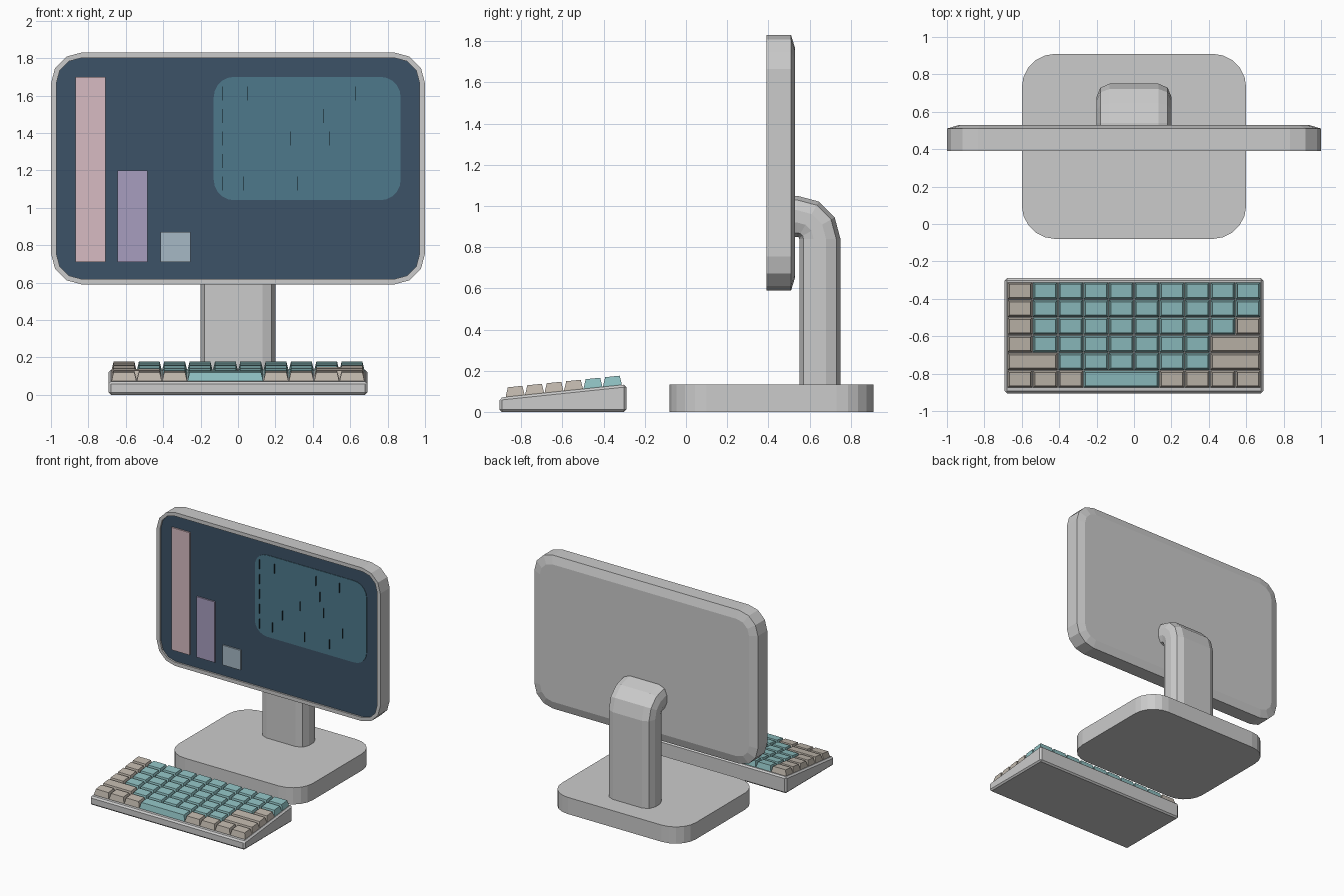
import bpy, bmesh
from math import sin, cos, pi, radians
from mathutils import Vector

if "Cube" in bpy.data.objects:
    bpy.data.objects.remove(bpy.data.objects["Cube"])


def material(name, rgb):
    m = bpy.data.materials.new(name)
    m.diffuse_color = (*rgb, 1)
    m.use_nodes = True
    m.node_tree.nodes["Principled BSDF"].inputs["Base Color"].default_value = m.diffuse_color
    return m


DARK = material("screen_navy", (0.045, 0.085, 0.135))
PANEL = material("panel_teal", (0.075, 0.19, 0.26))
TICK = material("tick_dark", (0.03, 0.07, 0.09))
PINK = material("bar_pink", (0.68, 0.50, 0.54))
PURPLE = material("bar_purple", (0.39, 0.34, 0.52))
PALE = material("bar_pale", (0.38, 0.48, 0.56))
TEAL = material("key_teal", (0.27, 0.52, 0.53))
BEIGE = material("key_beige", (0.52, 0.47, 0.41))


def finish(name, bm, mat=None):
    bmesh.ops.recalc_face_normals(bm, faces=bm.faces)
    me = bpy.data.meshes.new(name)
    bm.to_mesh(me)
    bm.free()
    ob = bpy.data.objects.new(name, me)
    bpy.context.collection.objects.link(ob)
    if mat:
        me.materials.append(mat)
    return ob


def rounded(x0, x1, y0, y1, r, seg):
    """2D rounded rectangle outline"""
    pts = []
    for k, (cx, cy) in enumerate([(x1 - r, y1 - r), (x0 + r, y1 - r),
                                  (x0 + r, y0 + r), (x1 - r, y0 + r)]):
        for i in range(seg + 1):
            a = pi / 2 * (k + i / seg)
            pts.append((cx + r * cos(a), cy + r * sin(a)))
    return pts


def loft(name, loops, mat=None):
    """skin through equal-length loops and cap both ends"""
    bm = bmesh.new()
    rings = [[bm.verts.new(p) for p in loop] for loop in loops]
    n = len(rings[0])
    for a, b in zip(rings, rings[1:]):
        for i in range(n):
            j = (i + 1) % n
            bm.faces.new((a[i], a[j], b[j], b[i]))
    bm.faces.new(rings[0])
    bm.faces.new(rings[-1])
    return finish(name, bm, mat)


def upright(outline, y):
    return [(x, y, z) for x, z in outline]


def box(name, x0, x1, y0, y1, z0, z1, mat=None):
    rect = [(x0, z0), (x1, z0), (x1, z1), (x0, z1)]
    return loft(name, [upright(rect, y0), upright(rect, y1)], mat)


# Monitor shell: recessed front, chamfered back
def shell(inset, r):
    return rounded(-1 + inset, 1 - inset, 0.59 + inset, 1.83 - inset, r, 3)


loft("monitor_shell", [upright(shell(0.03, 0.13), 0.408), upright(shell(0.03, 0.13), 0.39),
                       upright(shell(0, 0.165), 0.39), upright(shell(0, 0.165), 0.51),
                       upright(shell(0.065, 0.11), 0.53)])
loft("screen", [upright(shell(0.03, 0.13), 0.404), upright(shell(0.03, 0.13), 0.41)], DARK)

# Bar chart on the screen
for i, (x, top, mat) in enumerate([(-0.87, 1.70, PINK), (-0.645, 1.20, PURPLE), (-0.415, 0.87, PALE)]):
    box(f"chart_bar_{i + 1}", x, x + 0.162, 0.392, 0.406, 0.71, top, mat)

# Window panel with rows of small raised ticks
win = rounded(-0.13, 0.87, 1.04, 1.70, 0.11, 5)
loft("window_panel", [upright(win, 0.400), upright(win, 0.406)], PANEL)
rows = [(0.05, 0.42, 0.63), (0.455,), (0.28, 0.49), (0.12, 0.66), (0.03, 0.32, 0.54)]
for r, xs in enumerate(rows):
    z = 1.61 - 0.12 * r
    for x in (-0.085, *xs):
        box("window_tick", x - 0.001, x + 0.001, 0.390, 0.401, z - 0.038, z + 0.038, TICK)

# Stand: rounded section swept up and over towards the screen
section = rounded(-0.2, 0.2, 0.01, 0.21, 0.07, 2)
CY, CZ = 0.54, 0.84
path = [[(x, CY + v, 0.12) for x, v in section]]
for deg in (0, 30, 60, 90):
    a = radians(deg)
    path.append([(x, CY + v * cos(a), CZ + v * sin(a)) for x, v in section])
path.append([(x, 0.52, CZ + v) for x, v in section])
loft("stand_neck", path)

foot = rounded(-0.6, 0.6, -0.08, 0.91, 0.18, 5)
loft("stand_base", [[(x, y, z) for x, y in foot] for z in (0, 0.135)])

# Keyboard case: wedge with chamfered edges
side = [(-0.905, 0), (-0.29, 0), (-0.29, 0.134), (-0.905, 0.07)]
case = loft("keyboard_case", [[(x, y, z) for y, z in side] for x in (-0.692, 0.692)])
bev = case.modifiers.new("chamfer", "BEVEL")
bev.width = 0.012
bev.segments = 1


# Keys: tapered caps following the slope of the case
def key(x0, x1, y0, y1, mat):
    def ring(inset, lift):
        return [(x, y, 0.07 + (y + 0.905) * 0.104 + lift)
                for x, y in [(x0 + inset, y0 + inset), (x1 - inset, y0 + inset),
                             (x1 - inset, y1 - inset), (x0 + inset, y1 - inset)]]
    loft("key", [ring(0.002, -0.008), ring(0.002, 0.004), ring(0.012, 0.046)], mat)


# Each row lists (width in units, number of keys, colour), back to front
layout = [[(1, 1, BEIGE), (1, 9, TEAL)],
          [(1, 1, BEIGE), (1, 9, TEAL)],
          [(1, 1, BEIGE), (1, 8, TEAL), (1, 1, BEIGE)],
          [(1, 1, BEIGE), (1, 7, TEAL), (2, 1, BEIGE)],
          [(2, 1, BEIGE), (1, 6, TEAL), (2, 1, BEIGE)],
          [(1, 3, BEIGE), (3, 1, TEAL), (1, 4, BEIGE)]]
PX, PY = 0.1355, 0.0945
for r, row in enumerate(layout):
    x, y = -5 * PX, -0.31 - r * PY
    for width, count, mat in row:
        for _ in range(count):
            key(x, x + width * PX, y - PY, y, mat)
            x += width * PX
